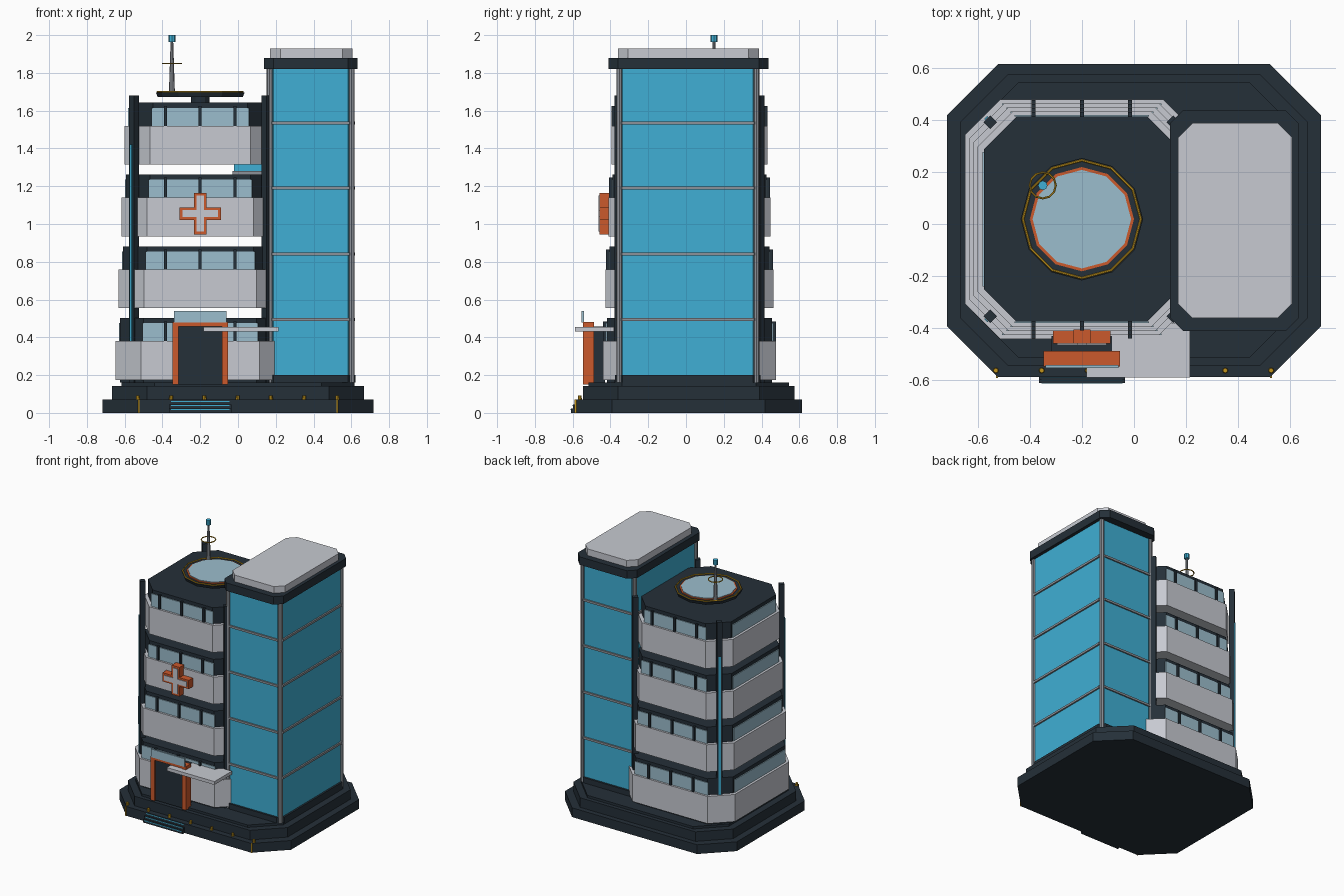
import bpy, bmesh, math
from mathutils import Matrix

if "Cube" in bpy.data.objects:
    bpy.data.objects.remove(bpy.data.objects["Cube"])


def mat(name, r, g, b):
    m = bpy.data.materials.new(name)
    m.diffuse_color = (r, g, b, 1)
    m.use_nodes = True
    m.node_tree.nodes["Principled BSDF"].inputs["Base Color"].default_value = m.diffuse_color
    return m


DARK = mat("dark slate", 0.018, 0.029, 0.04)
WHITE = mat("light grey panel", 0.57, 0.59, 0.64)
BLUE = mat("blue glass", 0.05, 0.43, 0.66)
PALE = mat("pale glass", 0.33, 0.51, 0.61)
ORANGE = mat("orange", 0.6, 0.1, 0.025)
GOLD = mat("gold", 0.55, 0.3, 0.012)
METAL = mat("grey metal", 0.27, 0.29, 0.32)
CX, CY = -0.2, 0.0185      # centre of the stepped block


def finish(name, bm, m):
    bmesh.ops.recalc_face_normals(bm, faces=bm.faces)
    me = bpy.data.meshes.new(name)
    bm.to_mesh(me)
    bm.free()
    me.materials.append(m)
    ob = bpy.data.objects.new(name, me)
    bpy.context.collection.objects.link(ob)
    return ob


def extrude(name, pts, z0, z1, m):
    bm = bmesh.new()
    f = bm.faces.new([bm.verts.new((x, y, z0)) for x, y in pts])
    r = bmesh.ops.extrude_face_region(bm, geom=[f])
    vs = [g for g in r["geom"] if isinstance(g, bmesh.types.BMVert)]
    bmesh.ops.translate(bm, verts=vs, vec=(0, 0, z1 - z0))
    return finish(name, bm, m)


def octagon(cx, cy, hx, hy, c):
    q = [(hx, hy - c), (hx - c, hy)]
    pts = q + [(-x, y) for x, y in q[::-1]]
    pts += [(-x, -y) for x, y in q] + [(x, -y) for x, y in q[::-1]]
    return [(cx + x, cy + y) for x, y in pts]


def prism(name, cx, cy, hx, hy, c, z0, z1, m):
    return extrude(name, octagon(cx, cy, hx, hy, c), z0, z1, m)


def box(name, x0, x1, y0, y1, z0, z1, m):
    return extrude(name, [(x0, y0), (x1, y0), (x1, y1), (x0, y1)], z0, z1, m)


def cyl(name, x, y, z0, z1, r0, r1, m, n=12, rot=0.0):
    bm = bmesh.new()
    bmesh.ops.create_cone(bm, cap_ends=True, segments=n, radius1=r0, radius2=r1, depth=z1 - z0,
                          matrix=Matrix.Translation((x, y, (z0 + z1) / 2)) @ Matrix.Rotation(rot, 4, 'Z'))
    return finish(name, bm, m)


def torus(name, x, y, z, R, r, m, n=12):
    bpy.ops.mesh.primitive_torus_add(location=(x, y, z), major_radius=R, minor_radius=r,
                                     major_segments=n, minor_segments=6)
    ob = bpy.context.object
    ob.name = name
    ob.data.materials.append(m)


# Stepped base
prism("base_lower", 0, 0.013, 0.717, 0.6, 0.195, 0, 0.07, DARK)
prism("base_middle", 0, 0.015, 0.667, 0.56, 0.185, 0.07, 0.142, DARK)
prism("base_upper", 0, 0.015, 0.617, 0.53, 0.175, 0.142, 0.16, DARK)

# Entrance steps with glowing edges
for i in range(3):
    z, y = 0.022 * (i + 1), -0.61 + 0.012 * i
    box("entrance_step", -0.365, -0.035, y, -0.5, z - 0.022, z, DARK)
    box("step_light", -0.355, -0.045, y - 0.002, y, z - 0.008, z - 0.002, BLUE)

# Lamps along the front ledge
for i in range(7):
    x = -0.53 + 0.176 * i
    cyl("base_lamp", x, -0.562, 0.07, 0.092, 0.011, 0.009, GOLD, 8)
for s in (-1, 1):
    box("corner_marker", s * 0.525 - 0.004, s * 0.525 + 0.004, -0.59, -0.575, 0.0, 0.07, GOLD)

# Four tapering floors
for k in range(4):
    z = 0.175 + 0.38 * k
    hx, hy = 0.448 - 0.016 * k, 0.459 - 0.015 * k
    bx, by = hx - 0.024, hy - 0.021
    z_bot = z - 0.015 if k == 0 else z + 0.01
    prism("floor_body", CX, CY, bx, by, 0.125, z_bot, z + 0.327, DARK)
    prism("floor_parapet", CX, CY, hx, hy, 0.135, z, z + 0.205, WHITE)
    zw0, zw1 = z + 0.205, z + 0.3
    w = bx - 0.125 + 0.015
    edges = (-w, -0.185, 0, 0.185, w)
    for s in (-1, 1):
        ya, yb = sorted((CY + s * by, CY + s * (by + 0.006)))
        for a, b in zip(edges, edges[1:]):
            box("window", CX + a + 0.008, CX + b - 0.008, ya, yb, zw0, zw1, PALE)
        yc, yd = sorted((CY + s * by, CY + s * (by + 0.019)))
        for a in edges[1:4]:
            box("window_mullion", CX + a - 0.008, CX + a + 0.008, yc, yd, zw0, zw1 + 0.01, DARK)
    # wide side window facing away from the tower
    box("side_window", CX - bx - 0.006, CX - bx, CY - by + 0.135, CY + by - 0.135, zw0, zw1, PALE)

# Corner posts, turned 45 degrees, with light strips on the outer side
for sx in (-1, 1):
    for sy in (-1, 1):
        x, y = CX + sx * 0.351, CY + sy * 0.372
        r = 0.026
        extrude("corner_post", [(x + r, y), (x, y + r), (x - r, y), (x, y - r)][::1], 0.16, 1.68, DARK)
        if sx < 0:
            p, q = x - 0.0145, y + sy * 0.0145
            a = 0.006
            extrude("post_light", [(p - a, q - sy * a), (p + a, q + sy * a),
                                   (p + a - 0.003, q + sy * (a + 0.003)),
                                   (p - a - 0.003, q - sy * (a - 0.003))], 0.25, 1.42, BLUE)

# Glass tower
TX, TY = 0.385, 0.01
prism("tower_foot", TX, TY, 0.237, 0.385, 0.04, 0.16, 0.2, DARK)
prism("tower_glass", TX, TY, 0.223, 0.37, 0.025, 0.2, 1.82, BLUE)
for z in (0.495, 0.84, 1.19, 1.535):
    prism("tower_ring", TX, TY, 0.234, 0.38, 0.03, z - 0.008, z + 0.008, METAL)
for sx in (-1, 1):
    for sy in (-1, 1):
        cyl("tower_mullion", TX + sx * 0.217, TY + sy * 0.363, 0.16, 1.83, 0.016, 0.016, METAL, 8)
prism("tower_cap", TX, TY + 0.003, 0.247, 0.423, 0.05, 1.82, 1.88, DARK)
prism("tower_roof", TX + 0.003, TY + 0.003, 0.219, 0.374, 0.055, 1.88, 1.93, WHITE)

# Bridge between block and tower
box("bridge_deck", -0.03, 0.2, -0.12, 0.14, 1.262, 1.28, METAL)
box("bridge_glass", -0.02, 0.2, -0.11, 0.13, 1.28, 1.315, BLUE)

# Landing pad
cyl("pad_stand", CX, CY, 1.64, 1.675, 0.05, 0.05, DARK)
cyl("pad_base", CX, CY, 1.672, 1.696, 0.225, 0.235, DARK)
torus("pad_outer_ring", CX, CY, 1.699, 0.226, 0.005, GOLD)
cyl("pad_border", CX, CY, 1.696, 1.701, 0.2, 0.2, ORANGE)
cyl("pad_surface", CX, CY, 1.701, 1.705, 0.189, 0.189, PALE)

# Antenna
AX, AY = -0.35, 0.148
cyl("antenna_mast", AX, AY, 1.69, 1.965, 0.016, 0.007, METAL, 8)
torus("antenna_ring", AX, AY, 1.85, 0.05, 0.004, GOLD)
cyl("antenna_tip", AX, AY, 1.963, 2.0, 0.018, 0.018, BLUE, 8)


# Medical cross on the third floor
def cross(name, h, a, y0, y1, m):
    q = [(h, -a), (h, a), (a, a)]
    pts = []
    for i in range(4):
        c, s = round(math.cos(i * math.pi / 2)), round(math.sin(i * math.pi / 2))
        pts += [(c * x - s * z, s * x + c * z) for x, z in q]
    ob = extrude(name, pts, 0, y1 - y0, m)
    ob.data.transform(Matrix.Translation((CX, y1, 1.055)) @ Matrix.Rotation(math.pi / 2, 4, 'X'))


cross("cross_border", 0.11, 0.033, -0.459, -0.405, ORANGE)
cross("cross_face", 0.095, 0.019, -0.464, -0.455, WHITE)

# Entrance portal
box("portal_side_left", -0.347, -0.316, -0.546, -0.487, 0.15, 0.48, ORANGE)
box("portal_side_right", -0.084, -0.053, -0.546, -0.487, 0.15, 0.48, ORANGE)
box("portal_top", -0.347, -0.053, -0.546, -0.487, 0.458, 0.48, ORANGE)
box("portal_door", -0.316, -0.084, -0.53, -0.43, 0.15, 0.458, DARK)
box("portal_glass_sign", -0.34, -0.06, -0.553, -0.541, 0.478, 0.54, PALE)
box("entrance_canopy", -0.183, 0.215, -0.588, -0.38, 0.43, 0.455, WHITE)
